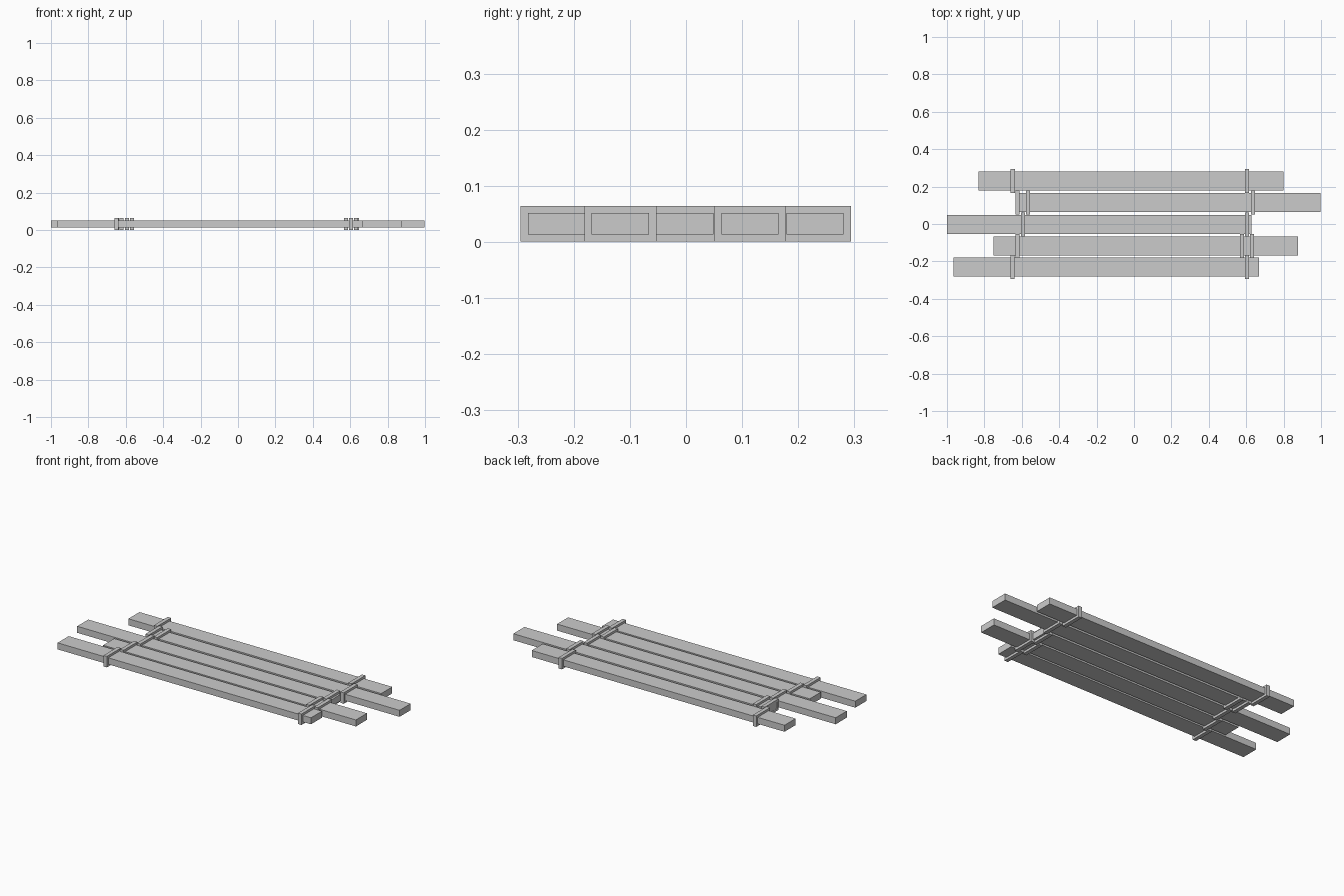
import bpy, bmesh

if "Cube" in bpy.data.objects:
    bpy.data.objects.remove(bpy.data.objects["Cube"])

Z = 0.0325            # mid height of the raft
PW, PH = 0.102, 0.038  # plank width and height
T, CW = 0.013, 0.022   # lashing thickness and width


def add_mesh(name, bm):
    bmesh.ops.recalc_face_normals(bm, faces=bm.faces)
    me = bpy.data.meshes.new(name)
    bm.to_mesh(me)
    bm.free()
    ob = bpy.data.objects.new(name, me)
    bpy.context.collection.objects.link(ob)
    return ob


def plank(name, x0, x1, y):
    bm = bmesh.new()
    bmesh.ops.create_cube(bm, size=1)
    for v in bm.verts:
        v.co.x = (x0 + x1) / 2 + v.co.x * (x1 - x0)
        v.co.y = y + v.co.y * PW
        v.co.z = Z + v.co.z * PH
    add_mesh(name, bm)


def lashing(name, x, y):
    # closed rectangular band wrapped around one plank
    bm = bmesh.new()
    corners = [(-1, -1), (1, -1), (1, 1), (-1, 1)]
    rings = []
    for dx, grow in ((-CW / 2, 0), (-CW / 2, T), (CW / 2, T), (CW / 2, 0)):
        rings.append([bm.verts.new((x + dx, y + sy * (PW / 2 + grow), Z + sz * (PH / 2 + grow)))
                      for sy, sz in corners])
    for r in range(4):
        a, b = rings[r], rings[(r + 1) % 4]
        for i in range(4):
            j = (i + 1) % 4
            bm.faces.new((a[i], a[j], b[j], b[i]))
    add_mesh(name, bm)


# x start, x end, y centre, lashing positions along x
planks = [
    (-0.832, 0.798, 0.230, (-0.648, 0.605)),
    (-0.632, 0.998, 0.114, (-0.622, -0.567, 0.636)),
    (-1.000, 0.628, -0.002, (-0.594, 0.605)),
    (-0.752, 0.878, -0.117, (-0.622, 0.577, 0.631)),
    (-0.966, 0.668, -0.231, (-0.650, 0.605)),
]
for n, (x0, x1, y, cords) in enumerate(planks, 1):
    plank(f"plank_{n}", x0, x1, y)
    for k, cx in enumerate(cords, 1):
        lashing(f"lashing_{n}_{k}", cx, y)
